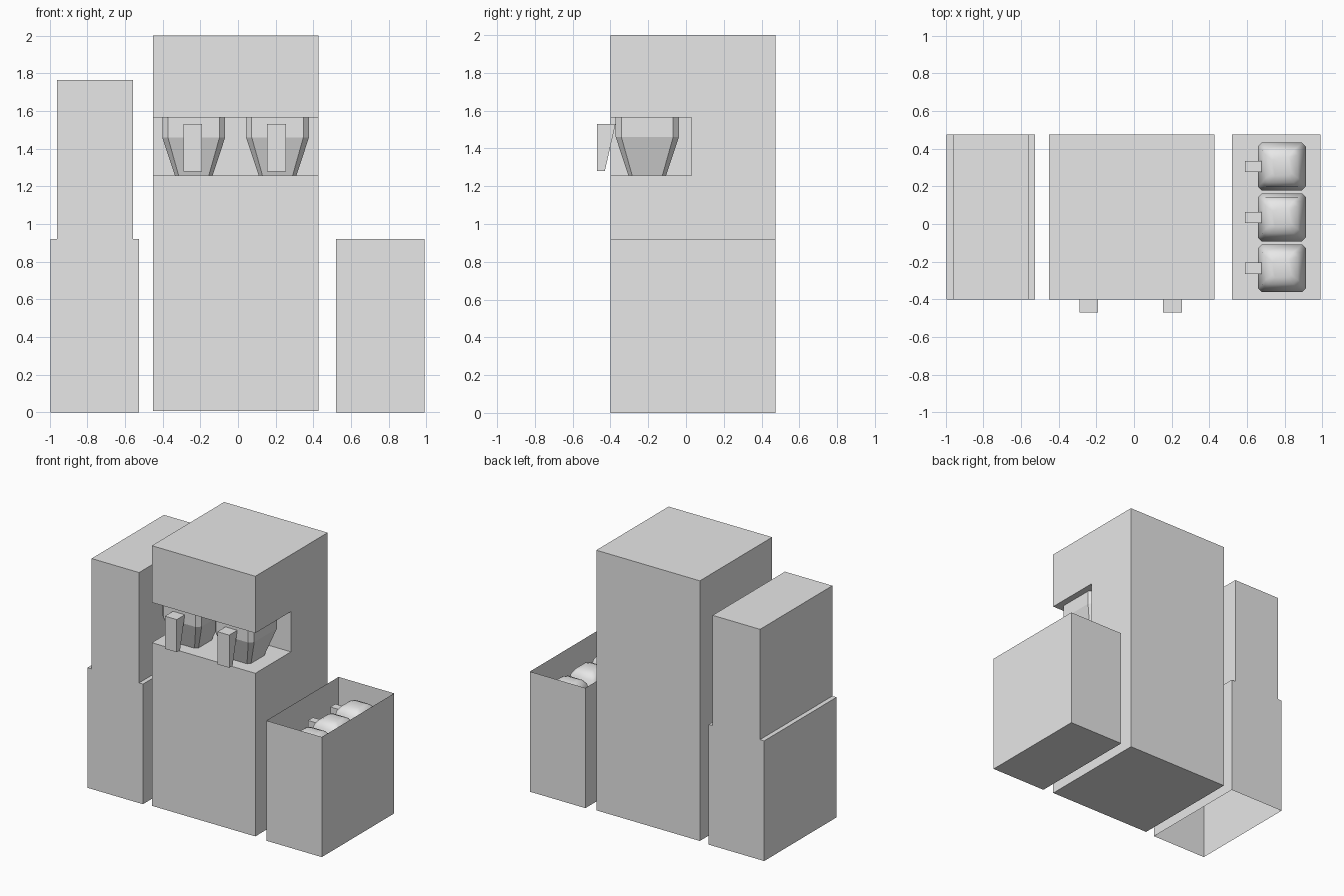
import bpy, bmesh
from mathutils import Vector

if "Cube" in bpy.data.objects:
    bpy.data.objects.remove(bpy.data.objects["Cube"], do_unlink=True)

grey = bpy.data.materials.new("plain grey")
grey.use_nodes = True
grey.diffuse_color = (0.8, 0.8, 0.8, 1)
grey.node_tree.nodes["Principled BSDF"].inputs["Base Color"].default_value = (0.8, 0.8, 0.8, 1)


def finish(name, bm, smooth=False):
    bmesh.ops.recalc_face_normals(bm, faces=bm.faces[:])
    mesh = bpy.data.meshes.new(name)
    bm.to_mesh(mesh)
    bm.free()
    mesh.materials.append(grey)
    mesh.polygons.foreach_set("use_smooth", [smooth] * len(mesh.polygons))
    obj = bpy.data.objects.new(name, mesh)
    bpy.context.collection.objects.link(obj)
    return obj


def extrude_profile(name, points, vector, open_side=None):
    """Sweep a flat outline; optionally leave the faces at one height open."""
    bm = bmesh.new()
    face = bm.faces.new([bm.verts.new(p) for p in points])
    new = bmesh.ops.extrude_face_region(bm, geom=[face], use_keep_orig=True)
    moved = [g for g in new["geom"] if isinstance(g, bmesh.types.BMVert)]
    bmesh.ops.translate(bm, verts=moved, vec=vector)
    bmesh.ops.recalc_face_normals(bm, faces=bm.faces[:])
    if open_side is not None:
        gone = [f for f in bm.faces if all(abs(v.co.z - open_side) < 1e-4 for v in f.verts)]
        bmesh.ops.delete(bm, geom=gone, context="FACES")
    return finish(name, bm)


def box(name, x0, x1, y0, y1, z0, z1, open_side=None):
    outline = [(x0, y0, z0), (x1, y0, z0), (x1, y1, z0), (x0, y1, z0)]
    return extrude_profile(name, outline, Vector((0, 0, z1 - z0)), open_side)


def loft(name, centre, rings, smooth=False):
    """Stack chamfered squares given as (height, half width, chamfer)."""
    bm = bmesh.new()
    loops = []
    for z, h, c in rings:
        k = h - c
        outline = [(k, -h), (h, -k), (h, k), (k, h), (-k, h), (-h, k), (-h, -k), (-k, -h)]
        loops.append([bm.verts.new((centre[0] + x, centre[1] + y, z)) for x, y in outline])
    for low, high in zip(loops, loops[1:]):
        for i in range(8):
            j = (i + 1) % 8
            bm.faces.new((low[i], low[j], high[j], high[i]))
    bm.faces.new(loops[0][::-1])
    bm.faces.new(loops[-1])
    return finish(name, bm, smooth)


FRONT, BACK = -0.40, 0.475

# Main cabinet with a serving recess running across its front
side = [(FRONT, 0.008), (BACK, 0.008), (BACK, 2), (FRONT, 2),
        (FRONT, 1.565), (0.03, 1.565), (0.03, 1.257), (FRONT, 1.257)]
extrude_profile("cabinet", [(-0.45, y, z) for y, z in side], Vector((0.877, 0, 0)))

# Brew cups with wedge handles
for label, x in (("right", -0.235), ("left", 0.21)):
    loft(label + "_cup", (x, -0.205),
         [(1.257, 0.10, 0.02), (1.46, 0.167, 0.03), (1.57, 0.167, 0.03)])
    wedge = [(-0.47, 1.28), (-0.43, 1.28), (-0.373, 1.53), (-0.47, 1.53)]
    extrude_profile(label + "_handle", [(x - 0.055, y, z) for y, z in wedge],
                    Vector((0.10, 0, 0)))

# Side tower: open-bottomed base and narrower upper cabinet
box("tower_base", -0.995, -0.525, FRONT, BACK, 0, 0.92, open_side=0)
box("tower_top", -0.96, -0.558, FRONT, BACK, 0.92, 1.765)

# Open bin holding upturned mugs
box("bin", 0.52, 0.99, FRONT, BACK, 0, 0.92, open_side=0.92)
for i, y in enumerate((-0.235, 0.035, 0.305)):
    loft(f"mug_{i + 1}", (0.785, y),
         [(0.58, 0.127, 0.02), (0.68, 0.127, 0.02), (0.80, 0.105, 0.02),
          (0.83, 0.085, 0.025), (0.845, 0.05, 0.015)], smooth=True)
    box(f"mug_handle_{i + 1}", 0.59, 0.69, y - 0.03, y + 0.03, 0.62, 0.785)
